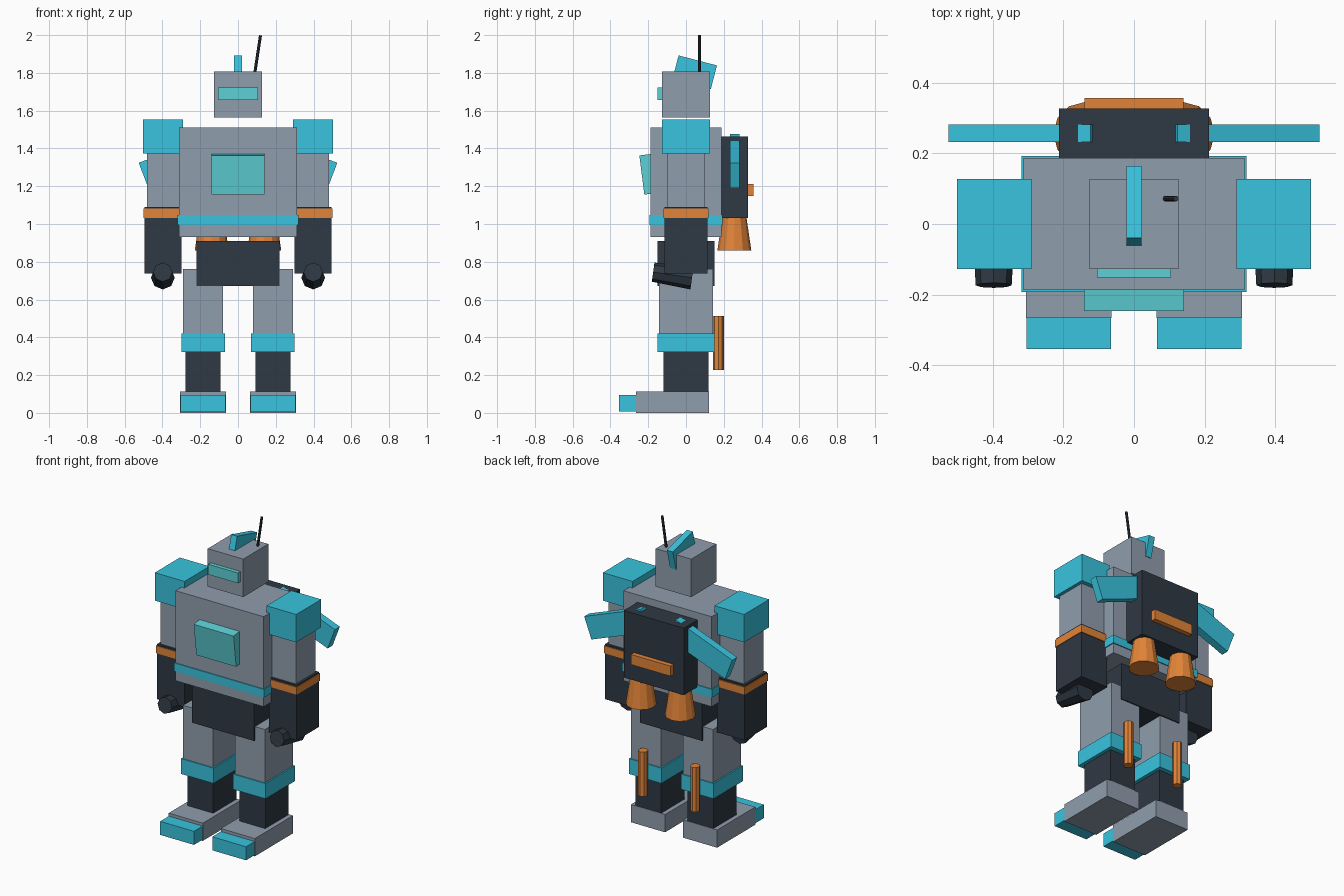
import bpy, bmesh
from math import radians
from mathutils import Vector, Matrix

if "Cube" in bpy.data.objects:
    bpy.data.objects.remove(bpy.data.objects["Cube"])


def material(name, rgb):
    m = bpy.data.materials.new(name)
    m.diffuse_color = (*rgb, 1)
    m.use_nodes = True
    m.node_tree.nodes["Principled BSDF"].inputs["Base Color"].default_value = m.diffuse_color
    return m


GREY = material("grey_armour", (0.28, 0.34, 0.42))
DARK = material("dark_armour", (0.028, 0.04, 0.056))
CYAN = material("cyan_trim", (0.04, 0.55, 0.73))
GLASS = material("pale_glass", (0.11, 0.64, 0.68))
ORANGE = material("orange_metal", (0.76, 0.23, 0.04))


def finish(name, bm, mat):
    mesh = bpy.data.meshes.new(name)
    bm.to_mesh(mesh)
    bm.free()
    mesh.materials.append(mat)
    ob = bpy.data.objects.new(name, mesh)
    bpy.context.collection.objects.link(ob)
    return ob


def block(name, mat, center, size, rot=(0, 0, 0)):
    bm = bmesh.new()
    bmesh.ops.create_cube(bm, size=1, matrix=Matrix.Diagonal((*size, 1)))
    ob = finish(name, bm, mat)
    ob.location = center
    ob.rotation_euler = [radians(a) for a in rot]
    return ob


def span(name, mat, x, y, z):
    """Axis-aligned block given as (low, high) ranges."""
    ranges = (x, y, z)
    return block(name, mat, [(a + b) / 2 for a, b in ranges],
                 [abs(b - a) for a, b in ranges])


def rod(name, mat, start, end, r1, r2, sides):
    """Straight or tapered rod between two points."""
    start, end = Vector(start), Vector(end)
    axis = end - start
    bm = bmesh.new()
    bmesh.ops.create_cone(bm, cap_ends=True, segments=sides, radius1=r1,
                          radius2=r2, depth=axis.length)
    ob = finish(name, bm, mat)
    ob.location = (start + end) / 2
    ob.rotation_euler = axis.to_track_quat('Z', 'Y').to_euler()
    return ob


def sym(h):
    return (-h, h)


# Head
span("head", GREY, sym(0.126), sym(0.127), (1.563, 1.807))
span("visor", GLASS, sym(0.105), (-0.152, -0.12), (1.656, 1.722))
block("head_crest", CYAN, (0, 0.046, 1.803), (0.042, 0.21, 0.13), (-14.6, 0, 0))
rod("antenna", DARK, (0.086, 0.072, 1.78), (0.119, 0.072, 1.999), 0.008, 0.008, 8)

# Torso and pelvis
span("torso", GREY, sym(0.313), sym(0.187), (0.932, 1.51))
span("waist_band", CYAN, sym(0.319), sym(0.193), (0.994, 1.047))
block("chest_window", GLASS, (0, -0.204, 1.263), (0.283, 0.06, 0.209), (7.2, 0, 0))
span("pelvis", DARK, sym(0.22), sym(0.15), (0.673, 0.911))

# Backpack
span("backpack", DARK, sym(0.213), (0.183, 0.327), (1.033, 1.463))
span("backpack_vent", ORANGE, sym(0.141), (0.32, 0.358), (1.147, 1.212))

# Paired parts
for side, s in (("left", -1), ("right", 1)):
    def pair(name, mat, x, y, z):
        span(f"{side}_{name}", mat, (s * x[0], s * x[1]), y, z)

    # Arm
    pair("shoulder", CYAN, (0.291, 0.502), sym(0.127), (1.373, 1.552))
    pair("upper_arm", GREY, (0.313, 0.481), sym(0.1), (1.07, 1.39))
    pair("forearm", DARK, (0.3, 0.496), sym(0.114), (0.737, 1.09))
    pair("wrist_band", ORANGE, (0.295, 0.5), sym(0.119), (1.033, 1.081))
    rod(f"{side}_hand", DARK, (s * 0.398, 0.032, 0.716),
        (s * 0.398, -0.174, 0.745), 0.063, 0.051, 8)

    # Leg
    pair("thigh", GREY, (0.079, 0.291), sym(0.143), (0.4, 0.763))
    pair("knee", CYAN, (0.07, 0.3), sym(0.15), (0.323, 0.421))
    pair("shin", DARK, (0.093, 0.277), sym(0.119), (0.1, 0.34))
    pair("foot", GREY, (0.064, 0.306), (-0.266, 0.121), (0, 0.114))
    pair("toe", CYAN, (0.065, 0.305), (-0.354, -0.264), (0.008, 0.095))
    rod(f"{side}_calf_piston", ORANGE, (s * 0.185, 0.171, 0.228),
        (s * 0.185, 0.171, 0.514), 0.029, 0.029, 8)

    # Thruster and wing
    rod(f"{side}_thruster", ORANGE, (s * 0.139, 0.256, 0.859),
        (s * 0.139, 0.256, 1.034), 0.09, 0.064, 12)
    block(f"{side}_wing", CYAN, (s * 0.299, 0.257, 1.333),
          (0.43, 0.05, 0.144), (0, s * 20.8, 0))
